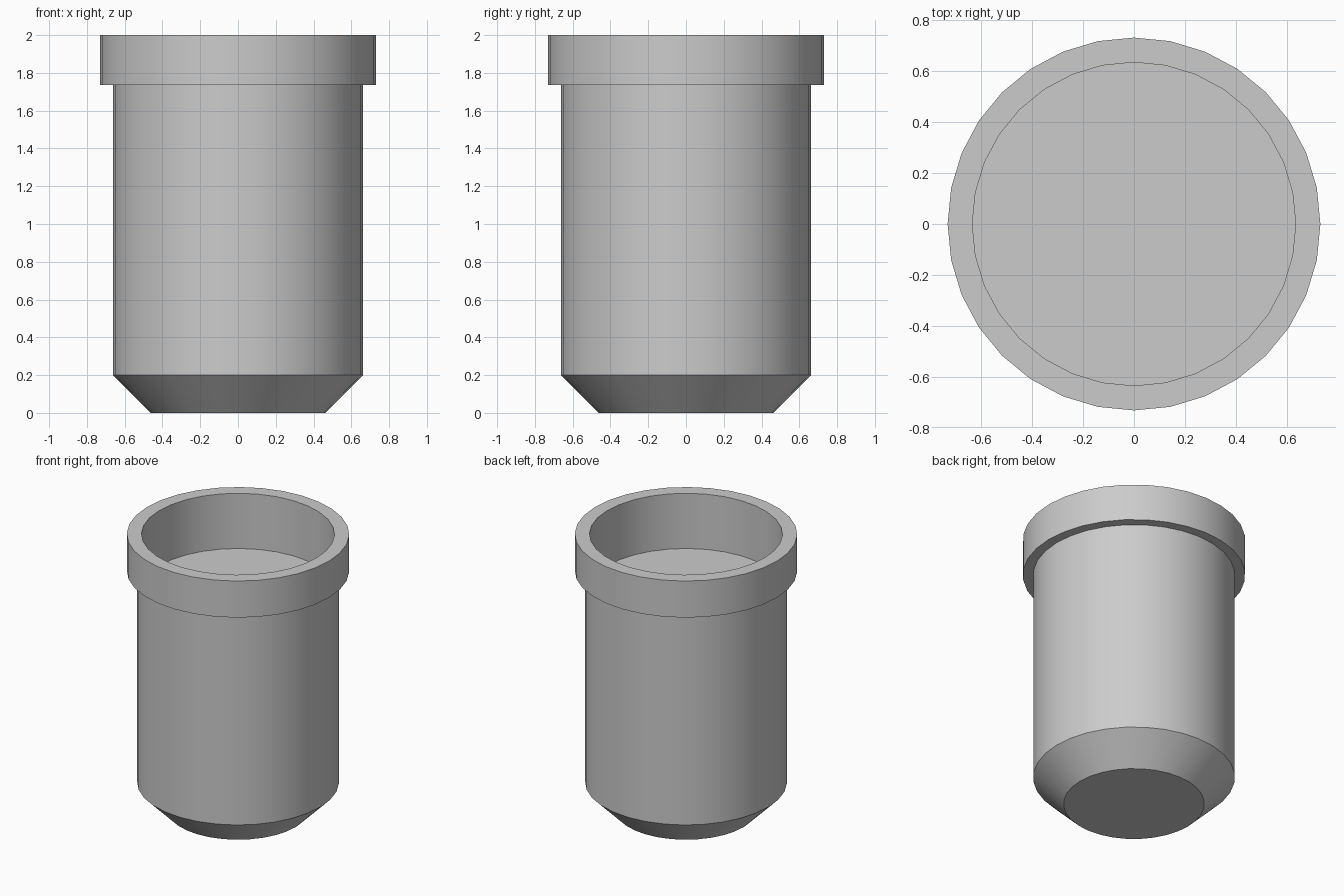
import bpy, bmesh, math

if "Cube" in bpy.data.objects:
    bpy.data.objects.remove(bpy.data.objects["Cube"])

SIDES = 32

# Half profile (radius, height): base, chamfer, body, collar, rim, recess floor
PROFILE = [(0.463, 0.0), (0.663, 0.2), (0.663, 1.735), (0.731, 1.735),
           (0.731, 2.0), (0.634, 2.0), (0.634, 1.6)]


def lathe(name, profile, sides):
    bm = bmesh.new()
    rings = [[bm.verts.new((r * math.cos(2 * math.pi * i / sides),
                            r * math.sin(2 * math.pi * i / sides), z))
              for i in range(sides)] for r, z in profile]
    for low, high in zip(rings, rings[1:]):
        for i in range(sides):
            j = (i + 1) % sides
            bm.faces.new((low[i], low[j], high[j], high[i]))
    # Flat caps: underside and recess floor
    bm.faces.new(rings[0][::-1])
    bm.faces.new(rings[-1])
    bmesh.ops.recalc_face_normals(bm, faces=bm.faces)
    mesh = bpy.data.meshes.new(name)
    bm.to_mesh(mesh)
    bm.free()
    obj = bpy.data.objects.new(name, mesh)
    bpy.context.collection.objects.link(obj)
    return obj


# Flanged cup with a shallow recess
cup = lathe("flanged_cup", PROFILE, SIDES)
bpy.context.view_layer.objects.active = cup
cup.select_set(True)
bpy.ops.object.shade_smooth_by_angle(angle=math.radians(30))
